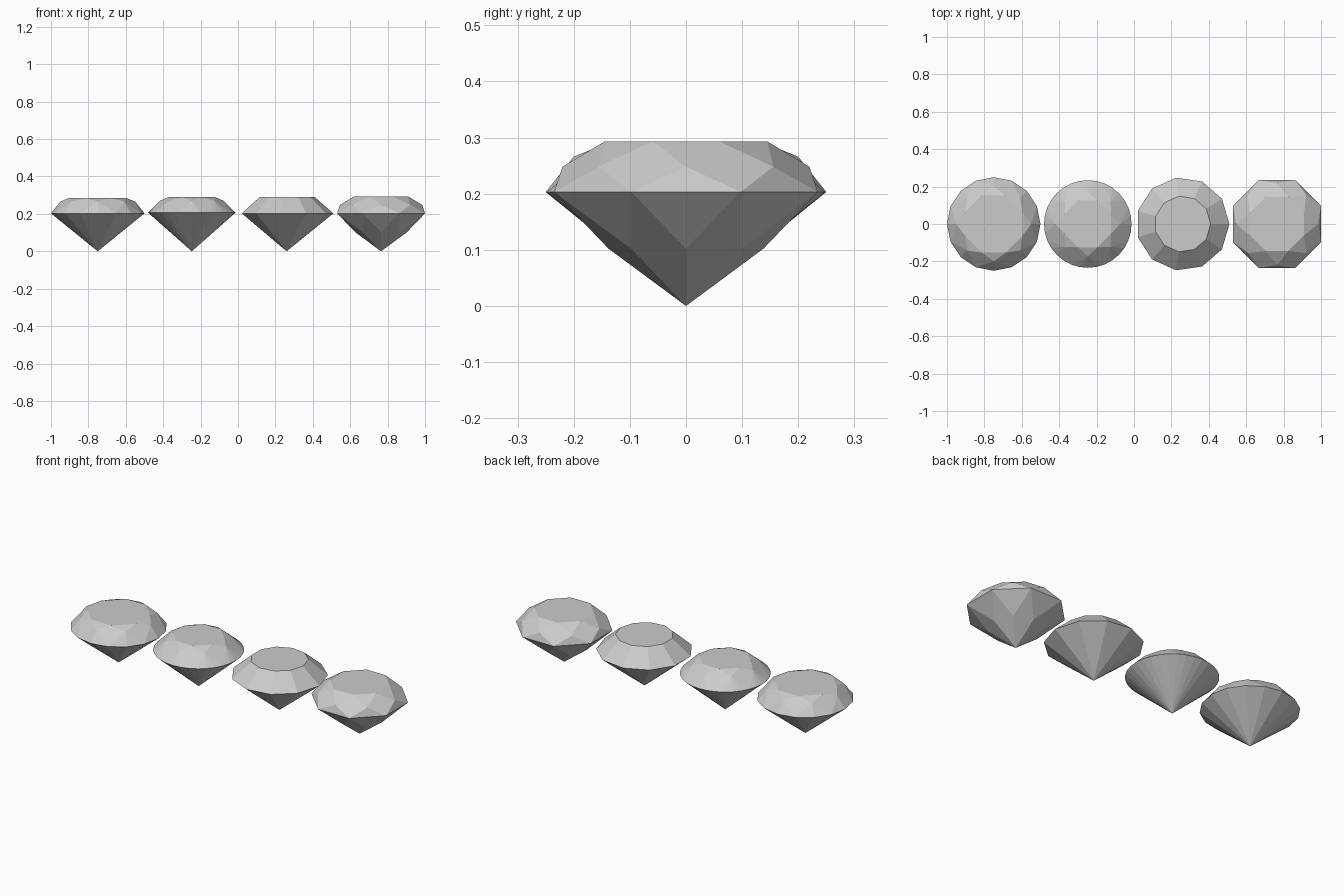
import bpy
import bmesh
from math import sin, cos, pi, radians

if "Cube" in bpy.data.objects:
    bpy.data.objects.remove(bpy.data.objects["Cube"], do_unlink=True)

# One pale grey for every stone
stone = bpy.data.materials.new("pale_grey_stone")
stone.use_nodes = True
stone.diffuse_color = (0.6, 0.6, 0.6, 1)
stone.node_tree.nodes["Principled BSDF"].inputs["Base Color"].default_value = (0.6, 0.6, 0.6, 1)


def ring(count, radius, z, half_turn=False):
    """Corner points of a regular polygon, optionally turned half a step."""
    shift = 0.5 if half_turn else 0
    angles = [(i + shift) * 2 * pi / count for i in range(count)]
    return [(radius * cos(a), radius * sin(a), z) for a in angles]


def cut_gem(name, x, rings):
    """Faceted stone: the hull of its corner rings and the bottom point."""
    bm = bmesh.new()
    for point in [(0, 0, 0)] + [p for r in rings for p in r]:
        bm.verts.new(point)
    bmesh.ops.convex_hull(bm, input=bm.verts[:])
    # Merge coplanar triangles into whole facets
    bmesh.ops.dissolve_limit(bm, angle_limit=radians(2.5),
                             verts=bm.verts[:], edges=bm.edges[:])
    bmesh.ops.recalc_face_normals(bm, faces=bm.faces[:])
    mesh = bpy.data.meshes.new(name)
    bm.to_mesh(mesh)
    bm.free()
    mesh.materials.append(stone)
    gem = bpy.data.objects.new(name, mesh)
    gem.location.x = x
    bpy.context.collection.objects.link(gem)


# Wide-table stone: sixteen-sided girdle, star points, table
cut_gem("wide_table_gem", -0.75, [
    ring(16, 0.25, 0.203),
    ring(8, 0.2, 0.266),
    ring(8, 0.166, 0.285, True)])

# Round stone: smooth girdle, star points, small table
cut_gem("round_gem", -0.247, [
    ring(32, 0.234, 0.207),
    ring(8, 0.172, 0.269),
    ring(8, 0.135, 0.29, True)])

# Plain stone: eleven-sided girdle and table
cut_gem("plain_gem", 0.26, [
    ring(11, 0.25, 0.203),
    ring(11, 0.15, 0.29)])

# Octagonal stone: lower points, girdle, star points, table
cut_gem("octagonal_gem", 0.765, [
    ring(8, 0.138, 0.102),
    ring(8, 0.2544, 0.203, True),
    ring(8, 0.22, 0.248),
    ring(8, 0.157, 0.293, True)])
